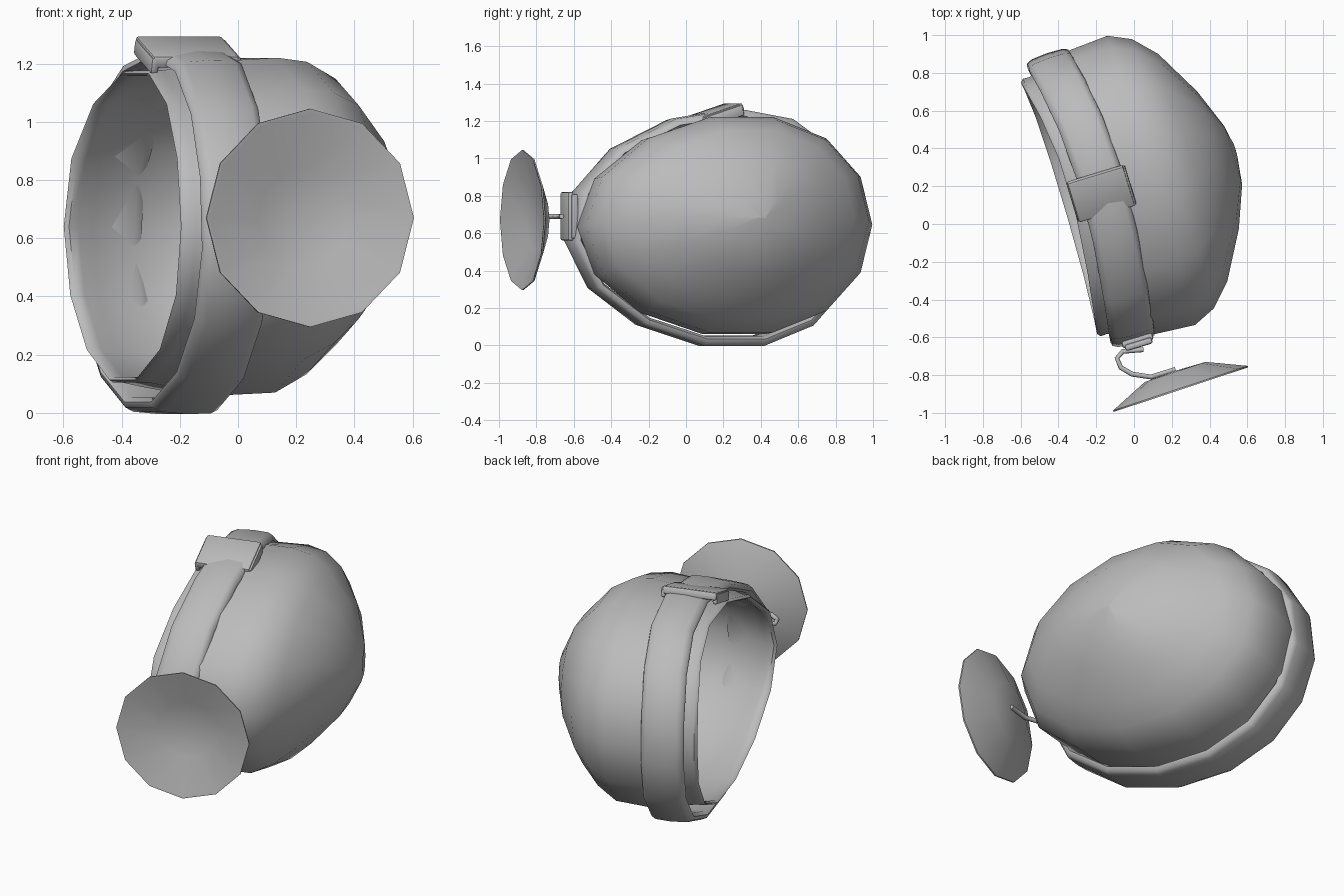
import bpy, bmesh, math
from mathutils import Vector, Matrix

if "Cube" in bpy.data.objects:
    bpy.data.objects.remove(bpy.data.objects["Cube"], do_unlink=True)

grey = bpy.data.materials.new("plain_grey")
grey.use_nodes = True
tone = (0.5, 0.5, 0.5, 1)
grey.diffuse_color = tone
grey.node_tree.nodes["Principled BSDF"].inputs["Base Color"].default_value = tone

# Cap frame: u runs along the opening, w runs into the dome
ORIGIN = Vector((-0.225, 0.135, 0))
U = Vector((-0.29, 0.957, 0))
W = Vector((0.957, 0.29, 0))


def place(u, w, z):
    return ORIGIN + U * u + W * w + Vector((0, 0, z))


def egg(a, b, w, mid, count, phase=0.0, bend=1.0, lean=0.1):
    """Egg-shaped ring, fuller at the back, whose sides bow into the dome."""
    ring = []
    for i in range(count):
        t = phase + math.tau * i / count
        c, s = math.cos(t), math.sin(t)
        bow = (0.055 + 0.025 * s) * s * s * bend
        ring.append(place(a * c + lean * s * s, w + bow, mid + b * s))
    return ring


def finish(ob, angle=40):
    ob.data.materials.append(grey)
    bpy.ops.object.select_all(action="DESELECT")
    ob.select_set(True)
    bpy.context.view_layer.objects.active = ob
    bpy.ops.object.shade_smooth_by_angle(angle=math.radians(angle))


def to_object(name, bm, angle=40):
    bmesh.ops.remove_doubles(bm, verts=bm.verts, dist=0.0005)
    bmesh.ops.recalc_face_normals(bm, faces=bm.faces)
    mesh = bpy.data.meshes.new(name)
    bm.to_mesh(mesh)
    bm.free()
    ob = bpy.data.objects.new(name, mesh)
    bpy.context.collection.objects.link(ob)
    finish(ob, angle)


def loft(name, rings, wrap=False, angle=40):
    bm = bmesh.new()
    rows = [[bm.verts.new(p) for p in ring] for ring in rings]
    n = len(rows[0])
    for k in range(len(rows) if wrap else len(rows) - 1):
        lo, hi = rows[k], rows[(k + 1) % len(rows)]
        for i in range(n):
            j = (i + 1) % n
            bm.faces.new((lo[i], lo[j], hi[j], hi[i]))
    to_object(name, bm, angle)


def block(name, centre, size, tilt=0.0, bevel=0.012):
    """Bevelled box aligned with the cap frame; size is (w, u, z)."""
    bm = bmesh.new()
    bmesh.ops.create_cube(bm, size=1)
    bmesh.ops.scale(bm, vec=size, verts=bm.verts)
    bmesh.ops.bevel(bm, geom=bm.edges[:], offset=bevel, segments=2,
                    affect="EDGES", profile=0.5)
    rot = Matrix.Rotation(math.atan2(W.y, W.x), 4, "Z") @ Matrix.Rotation(tilt, 4, "X")
    bmesh.ops.transform(bm, matrix=Matrix.Translation(place(*centre)) @ rot, verts=bm.verts)
    to_object(name, bm)


# Thin hollow dome: depth, half length, half height, mid height, lean
shell = [(0.805, 0, 0, 0.68, 0.06), (0.785, 0.16, 0.13, 0.68, 0.06),
         (0.70, 0.38, 0.31, 0.69, 0.06), (0.56, 0.63, 0.47, 0.69, 0.06),
         (0.45, 0.745, 0.55, 0.67, 0.06), (0.33, 0.80, 0.59, 0.645, 0.07),
         (0.12, 0.785, 0.59, 0.635, 0.09), (-0.06, 0.735, 0.565, 0.64, 0.1),
         (-0.13, 0.71, 0.55, 0.64, 0.1)]
# Rounded rim of the opening
lip = [(-0.165, 0.712, 0.55, 0.64, 0.1), (-0.18, 0.695, 0.54, 0.64, 0.1),
       (-0.165, 0.682, 0.53, 0.64, 0.1), (-0.13, 0.69, 0.535, 0.64, 0.1)]
inner = [(w - 0.01, max(a - 0.014, 0), max(b - 0.014, 0), m, lean)
         for w, a, b, m, lean in reversed(shell[:-1])]
rings = []
for w, a, b, m, lean in shell + lip + inner:
    fade = min(1, max(0, (0.4 - w) / 0.45))
    rings.append(egg(a, b, w, m, 14, bend=fade, lean=lean))
loft("dome_cap", rings, angle=50)

# Crowned strap around the opening: depth, outward offset
section = [(-0.125, -0.035), (-0.12, -0.015), (-0.09, 0), (0, 0.008), (0.085, 0.006),
           (0.11, -0.006), (0.118, -0.03), (0.09, -0.045), (-0.1, -0.05)]
loft("head_strap",
     [egg(0.80 + d, 0.635 + d, w, 0.625, 15, math.pi / 2) for w, d in section],
     wrap=True, angle=55)

# Buckle sleeve on top of the strap with a folded lip at each side
block("buckle", (0.01, 0.055, 1.24), (0.31, 0.23, 0.045), tilt=0.32)
for side, w in (("outer", -0.09), ("inner", 0.205)):
    block("buckle_lip_" + side, (0.01, w, 1.225), (0.03, 0.22, 0.06), tilt=0.32)

# Clip on the front of the strap
block("clip_base", (-0.79, 0.015, 0.69), (0.17, 0.04, 0.24))
block("clip_plate", (-0.81, 0.015, 0.69), (0.15, 0.035, 0.26))

# Bent wire arm
path = [(0.05, -0.665), (-0.06, -0.675), (-0.09, -0.71), (-0.07, -0.76),
        (-0.01, -0.795), (0.09, -0.81), (0.22, -0.77)]
curve = bpy.data.curves.new("mirror_arm", "CURVE")
curve.dimensions = "3D"
curve.bevel_depth = 0.013
curve.bevel_resolution = 2
curve.use_fill_caps = True
spline = curve.splines.new("POLY")
spline.points.add(len(path) - 1)
for point, (x, y) in zip(spline.points, path):
    point.co = (x, y, 0.69, 1)
arm = bpy.data.objects.new("mirror_arm", curve)
bpy.context.collection.objects.link(arm)
bpy.context.view_layer.update()
bpy.ops.object.select_all(action="DESELECT")
arm.select_set(True)
bpy.context.view_layer.objects.active = arm
bpy.ops.object.convert(target="MESH")
finish(bpy.context.object, 60)

# Twelve-sided concave reflector: radius, depth toward the cap
hub = Vector((0.247, -0.873, 0.67))
across, back = Vector((0.95, 0.315, 0)), Vector((-0.315, 0.95, 0))
dish = [(0, 0.1), (0.17, 0.094), (0.375, 0.004), (0.375, -0.004),
        (0.362, -0.002), (0.165, 0.075), (0, 0.082)]
rings = []
for r, d in dish:
    ring = []
    for i in range(12):
        t = math.tau * i / 12
        ring.append(hub + across * (r * math.cos(t)) + back * d + Vector((0, 0, r * math.sin(t))))
    rings.append(ring)
loft("reflector_dish", rings, angle=45)
